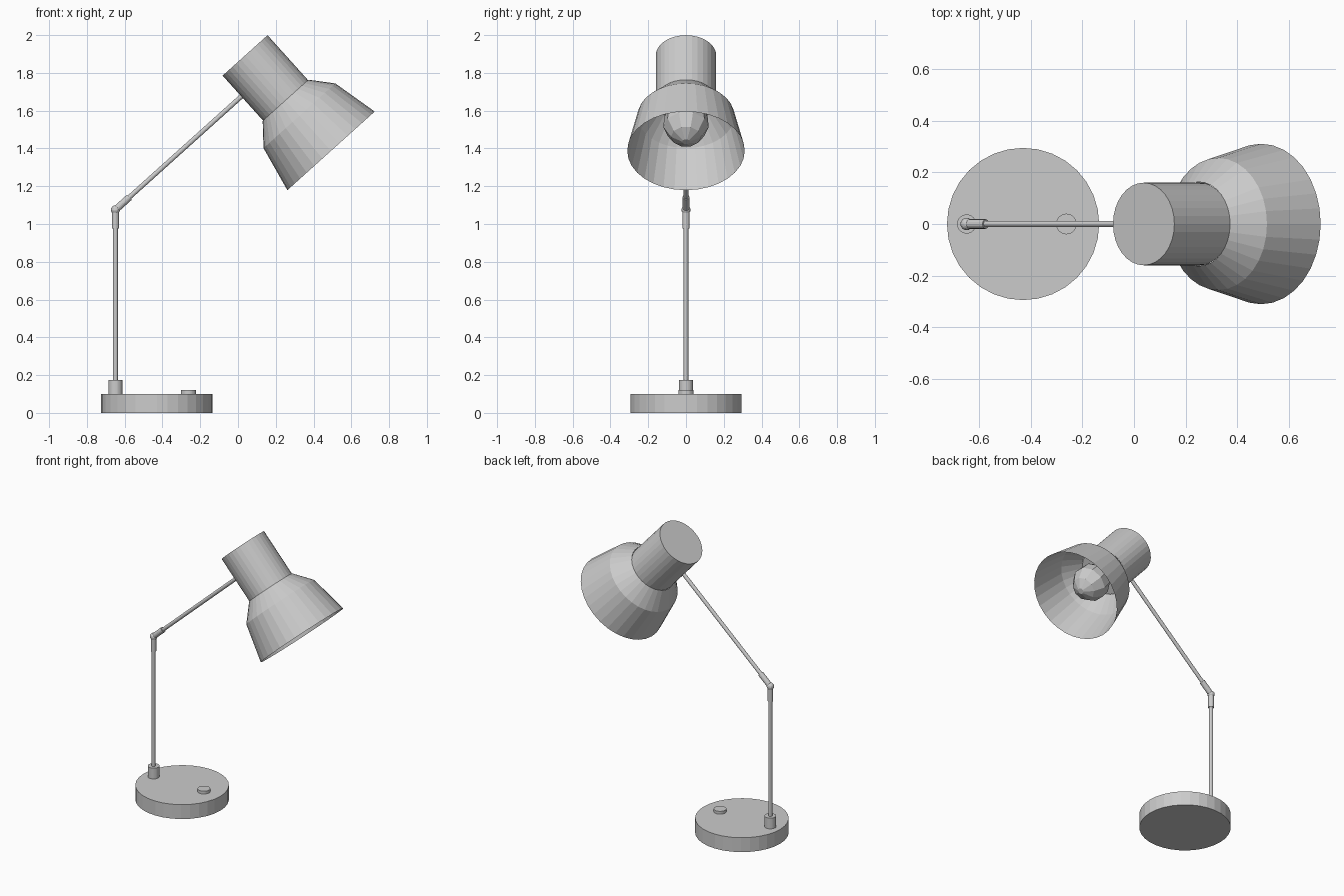
import bpy, bmesh, math
from mathutils import Vector

if "Cube" in bpy.data.objects:
    bpy.data.objects.remove(bpy.data.objects["Cube"])


def lathe(name, start, axis, profile, segments=32, caps=(True, True)):
    """Revolve (distance along axis, radius) points about an axis."""
    axis = Vector(axis).normalized()
    side = Vector((0, 1, 0))
    up = axis.cross(side)
    bm = bmesh.new()
    rings = []
    for t, r in profile:
        c = Vector(start) + axis * t
        rings.append([bm.verts.new(c + r * (math.cos(a) * side + math.sin(a) * up))
                      for a in (2 * math.pi * i / segments for i in range(segments))])
    for a, b in zip(rings, rings[1:]):
        for i in range(segments):
            j = (i + 1) % segments
            bm.faces.new((a[i], a[j], b[j], b[i]))
    if caps[0]:
        bm.faces.new(rings[0][::-1])
    if caps[1]:
        bm.faces.new(rings[-1])
    bmesh.ops.recalc_face_normals(bm, faces=bm.faces)
    mesh = bpy.data.meshes.new(name)
    bm.to_mesh(mesh)
    bm.free()
    ob = bpy.data.objects.new(name, mesh)
    bpy.context.collection.objects.link(ob)
    return ob


def rod(name, start, axis, length, radius, segments=16):
    return lathe(name, start, axis, [(0, radius), (length, radius)], segments)


UP = (0, 0, 1)
TILT = math.radians(42)
ARM = (math.cos(TILT), 0, math.sin(TILT))
HEAD = (math.sin(TILT), 0, -math.cos(TILT))
POST_X, ELBOW_Z = -0.649, 1.075
ELBOW = (POST_X, 0, ELBOW_Z)
HEAD_TOP = (0.0375, 0, 1.8925)

# Weighted base with switch and post socket
rod("base", (-0.43, 0, 0), UP, 0.10, 0.295, 32)
rod("switch_button", (-0.262, 0, 0.10), UP, 0.02, 0.04, 32)
rod("post_socket", (POST_X, 0, 0.10), UP, 0.075, 0.037, 32)

# Post, elbow and arm
rod("post", (POST_X, 0, 0.10), UP, ELBOW_Z - 0.10, 0.0125)
rod("post_collar", (POST_X, 0, 0.975), UP, 0.10, 0.0185)
bpy.ops.mesh.primitive_uv_sphere_add(segments=16, ring_count=8, radius=0.024, location=ELBOW)
bpy.context.object.name = "elbow_joint"
rod("arm", ELBOW, ARM, 0.92, 0.0125)
rod("arm_collar", ELBOW, ARM, 0.10, 0.0185)

# Lamp head: closed lamp holder and open flared shade
rod("lamp_holder", HEAD_TOP, HEAD, 0.325, 0.16, 32)
lathe("shade", HEAD_TOP, HEAD, [(0.32, 0.163), (0.43, 0.256), (0.68, 0.311)],
      caps=(False, False))

# Low-poly bulb
lathe("bulb", HEAD_TOP, HEAD,
      [(0.30, 0.06), (0.37, 0.075), (0.44, 0.115), (0.51, 0.12), (0.58, 0.08), (0.615, 0.02)], 10)
